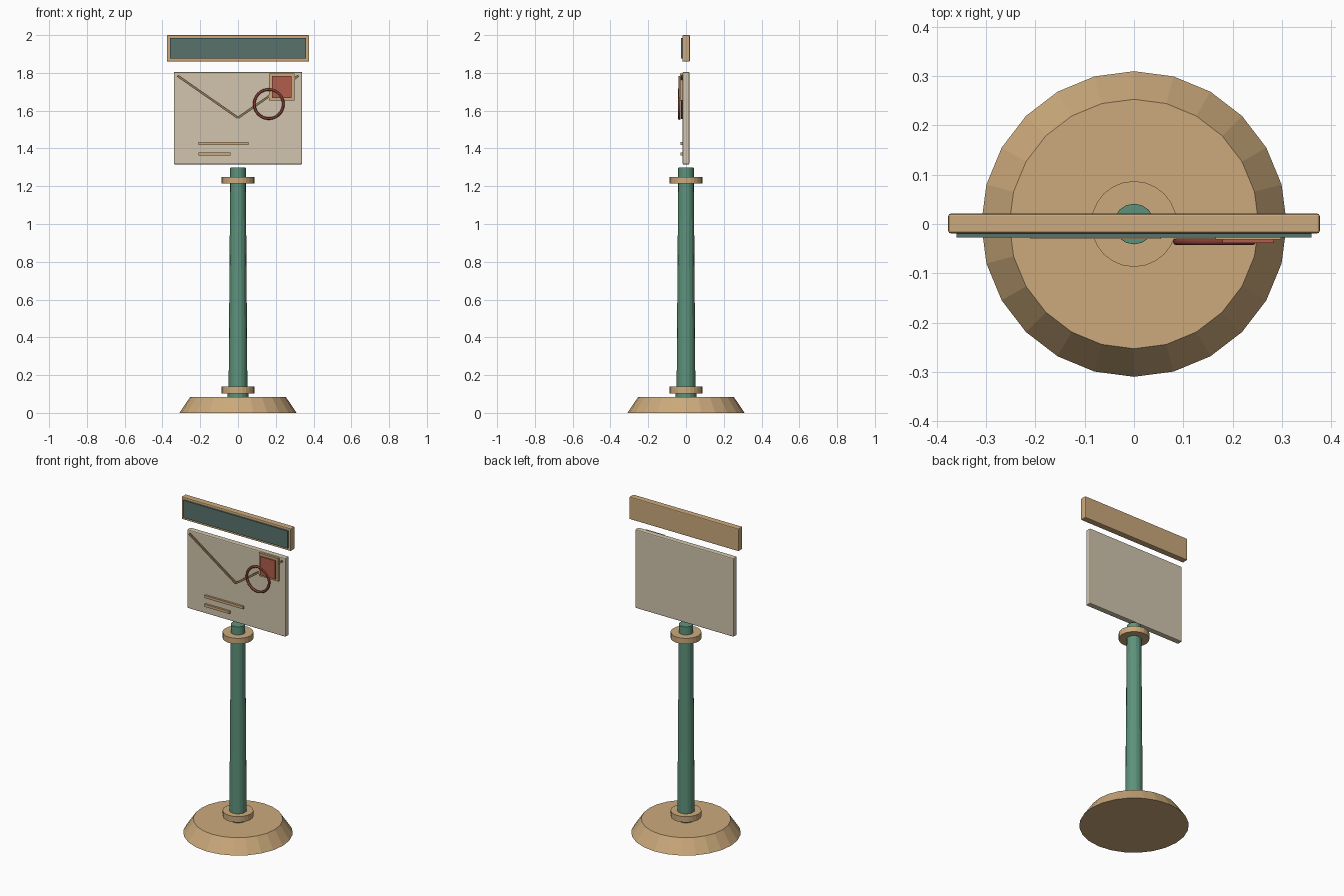
import bpy
from math import atan2, hypot, pi, radians
from mathutils import Vector

cube = bpy.data.objects.get("Cube")
if cube:
    bpy.data.objects.remove(cube, do_unlink=True)


def material(name, color):
    m = bpy.data.materials.new(name)
    m.use_nodes = True
    m.diffuse_color = (*color, 1)
    m.node_tree.nodes["Principled BSDF"].inputs["Base Color"].default_value = (*color, 1)
    return m


TAN = material("tan wood", (0.60, 0.40, 0.20))
GREEN = material("green paint", (0.11, 0.29, 0.20))
SLATE = material("dark slate", (0.10, 0.17, 0.15))
CREAM = material("cream paper", (0.64, 0.56, 0.42))
BROWN = material("brown crease", (0.28, 0.18, 0.09))
RED = material("stamp red", (0.44, 0.11, 0.07))
MAROON = material("postmark maroon", (0.22, 0.045, 0.03))


def finish(name, mat, bevel=0):
    obj = bpy.context.object
    obj.name = name
    obj.data.materials.append(mat)
    if bevel:
        mod = obj.modifiers.new("Bevel", "BEVEL")
        mod.width = bevel
        mod.segments = 2
    return obj


def box(name, mat, x, y, z, bevel=0):
    """Box from (low, high) ranges on each axis."""
    lo, hi = Vector((x[0], y[0], z[0])), Vector((x[1], y[1], z[1]))
    bpy.ops.mesh.primitive_cube_add(size=1, location=(lo + hi) / 2)
    bpy.context.object.scale = hi - lo
    bpy.ops.object.transform_apply(location=False, rotation=False)
    return finish(name, mat, bevel)


def round_part(name, mat, r1, r2, z, sides=24):
    bpy.ops.mesh.primitive_cone_add(vertices=sides, radius1=r1, radius2=r2,
                                    depth=z[1] - z[0], location=(0, 0, sum(z) / 2))
    return finish(name, mat)


def bar(name, mat, a, b, y, width):
    """Thin strip between two (x, z) points on the panel face."""
    dx, dz = b[0] - a[0], b[1] - a[1]
    obj = box(name, mat, (-hypot(dx, dz) / 2, hypot(dx, dz) / 2),
              (y[0], y[1]), (-width / 2, width / 2))
    obj.location = ((a[0] + b[0]) / 2, sum(y) / 2, (a[1] + b[1]) / 2)
    obj.rotation_euler.y = -atan2(dz, dx)
    return obj


# Stand
round_part("base", TAN, 0.31, 0.253, (0, 0.085))
round_part("post_foot", GREEN, 0.055, 0.055, (0.08, 0.11), 16)
round_part("post", GREEN, 0.05, 0.041, (0.085, 1.30), 16)
for name, z in (("lower_collar", 0.121), ("upper_collar", 1.232)):
    round_part(name, TAN, 0.087, 0.087, (z - 0.018, z + 0.018))

# Header sign
box("header_board", TAN, (-0.377, 0.377), (-0.019, 0.021), (1.86, 2.0), 0.005)
box("header_plate", SLATE, (-0.36, 0.36), (-0.027, -0.018), (1.876, 1.985))

# Envelope panel with flap creases and address lines
box("envelope_panel", CREAM, (-0.34, 0.34), (-0.018, 0.018), (1.315, 1.805), 0.006)
for side, s in (("left", 1), ("right", -1)):
    bar(side + "_flap_crease", BROWN, (s * 0.32, 1.785), (0, 1.562), (-0.026, -0.016), 0.012)
for name, x, z in (("long_address_line", 0.055, 1.425), ("short_address_line", -0.04, 1.37)):
    box(name, TAN, (-0.21, x), (-0.03, -0.016), (z - 0.008, z + 0.008))

# Stamp and postmark
box("stamp_border", TAN, (0.165, 0.298), (-0.031, -0.016), (1.655, 1.798))
box("stamp_face", RED, (0.18, 0.284), (-0.039, -0.03), (1.667, 1.783))
bpy.ops.mesh.primitive_torus_add(major_radius=0.077, minor_radius=0.007,
                                 major_segments=32, minor_segments=8,
                                 location=(0.163, -0.036, 1.635), rotation=(pi / 2, 0, 0))
finish("postmark_ring", MAROON)
bpy.ops.object.shade_smooth_by_angle(angle=radians(50))
